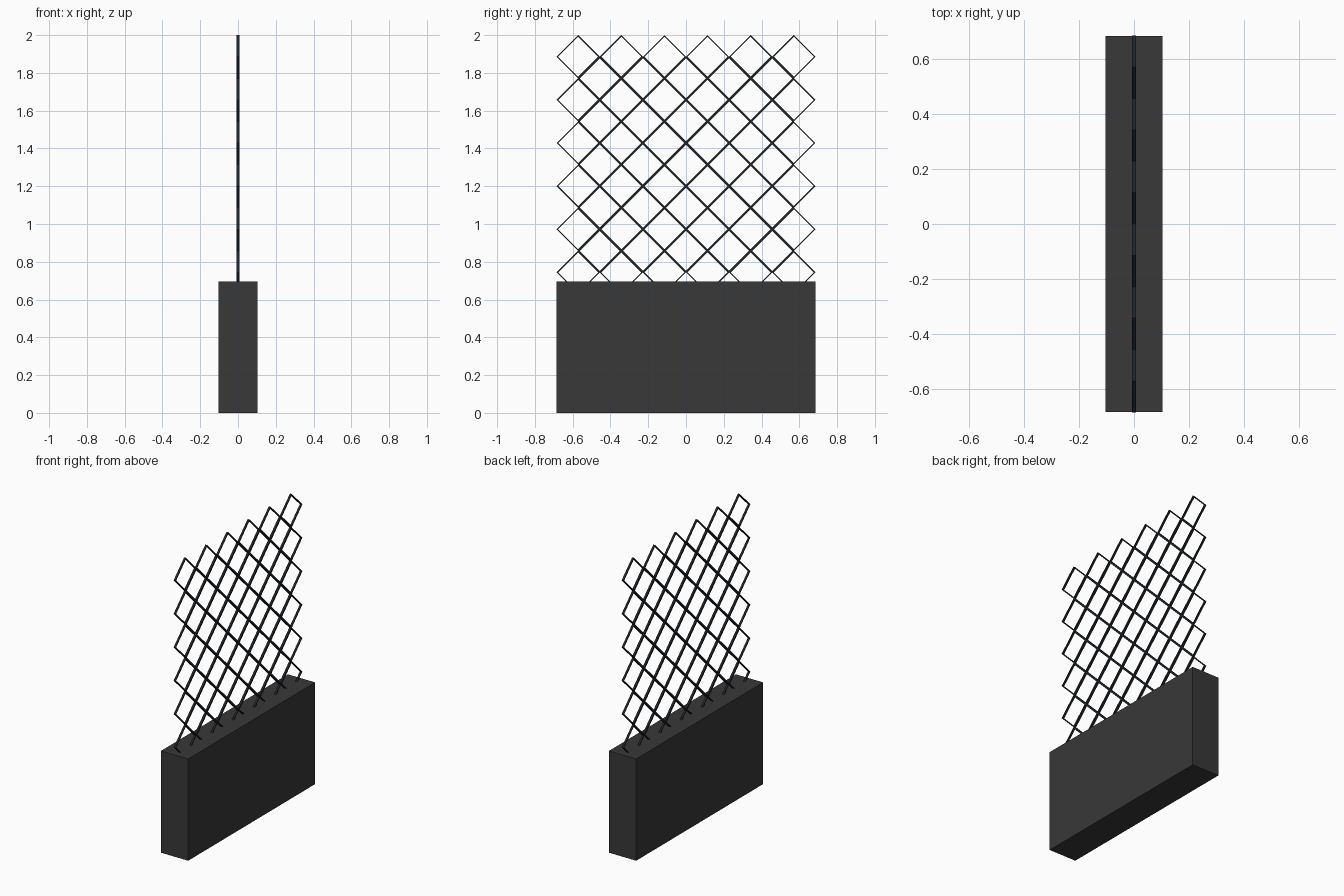
import bpy, bmesh

if "Cube" in bpy.data.objects:
    bpy.data.objects.remove(bpy.data.objects["Cube"])

H = 0.1142      # half diagonal of one diamond
T = 0.0085      # wire inset measured along the diagonal
D = 0.007       # half depth of the wire


def material(name, col):
    m = bpy.data.materials.new(name)
    m.diffuse_color = (*col, 1)
    m.use_nodes = True
    m.node_tree.nodes["Principled BSDF"].inputs["Base Color"].default_value = m.diffuse_color
    return m


def finish(bm, name, mat):
    bmesh.ops.recalc_face_normals(bm, faces=bm.faces)
    me = bpy.data.meshes.new(name)
    bm.to_mesh(me)
    bm.free()
    me.materials.append(mat)
    ob = bpy.data.objects.new(name, me)
    bpy.context.collection.objects.link(ob)


def diamond_frame(bm, cy, cz):
    # square-section ring: outer front, inner front, inner back, outer back
    loops = []
    for r, x in ((H, -D), (H - T, -D), (H - T, D), (H, D)):
        loops.append([bm.verts.new((x, cy + r * a, cz + r * b))
                      for a, b in ((1, 0), (0, 1), (-1, 0), (0, -1))])
    for i in range(4):
        p, q = loops[i], loops[(i + 1) % 4]
        for j in range(4):
            k = (j + 1) % 4
            bm.faces.new((p[j], p[k], q[k], q[j]))


# solid planter block
bm = bmesh.new()
bmesh.ops.create_cube(bm, size=1)
bmesh.ops.scale(bm, vec=(0.206, 1.37, 0.695), verts=bm.verts)
bmesh.ops.translate(bm, vec=(0, 0, 0.3475), verts=bm.verts)
finish(bm, "planter_box", material("dark_grey", (0.04, 0.04, 0.04)))

# trellis: 6x6 diamonds with 5x5 diamonds in the gaps
bm = bmesh.new()
for n, top in ((6, 2 - H), (5, 2 - 2 * H)):
    for i in range(n):
        for k in range(n):
            diamond_frame(bm, (2 * i - n + 1) * H, top - 2 * H * k)
finish(bm, "trellis", material("wire_black", (0.014, 0.018, 0.022)))
